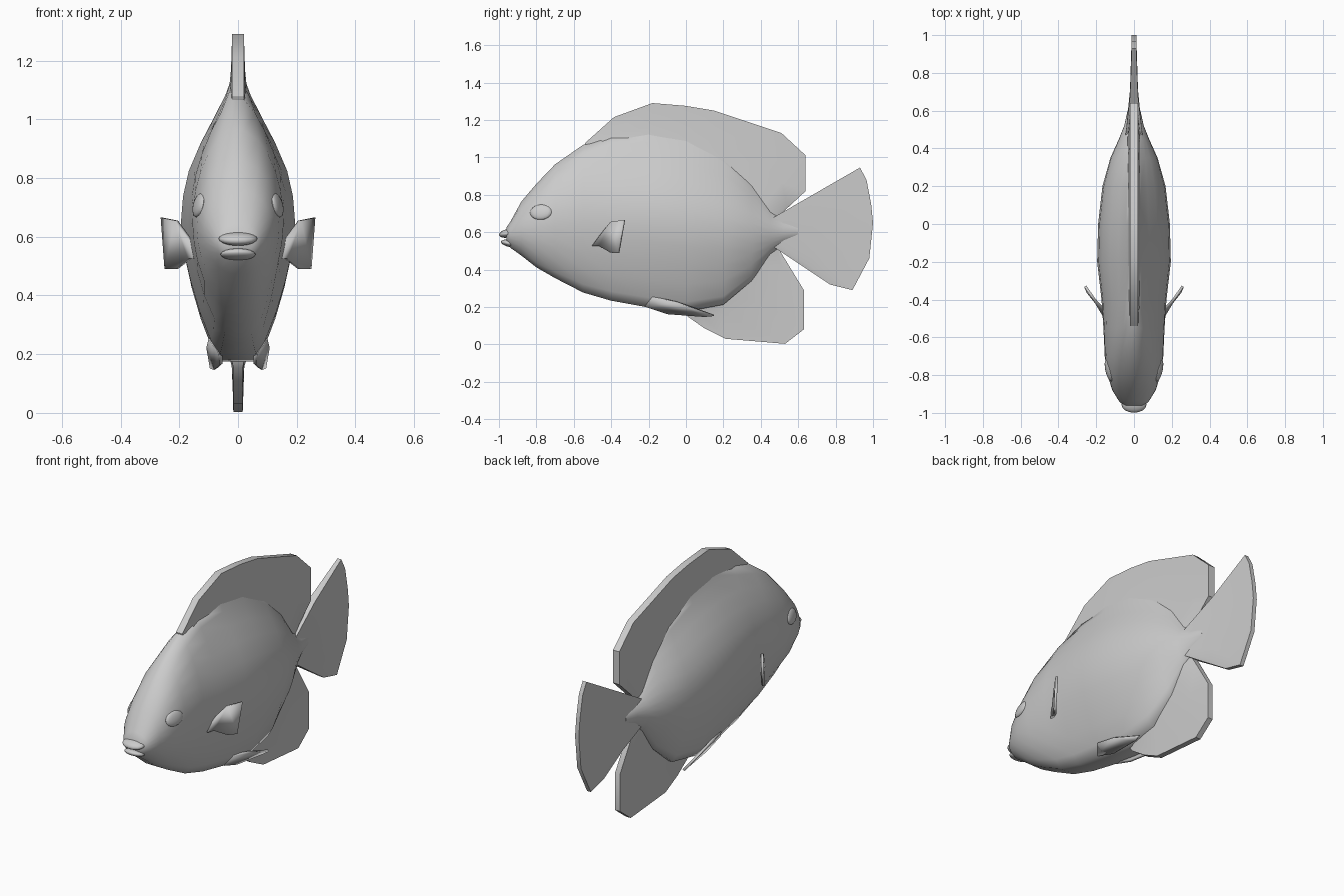
import bpy, bmesh, math
from mathutils import Vector, Matrix

if "Cube" in bpy.data.objects:
    bpy.data.objects.remove(bpy.data.objects["Cube"])


def finish(name, bm, angle=40):
    bmesh.ops.recalc_face_normals(bm, faces=bm.faces)
    me = bpy.data.meshes.new(name)
    bm.to_mesh(me)
    bm.free()
    ob = bpy.data.objects.new(name, me)
    bpy.context.collection.objects.link(ob)
    bpy.ops.object.select_all(action='DESELECT')
    bpy.context.view_layer.objects.active = ob
    ob.select_set(True)
    bpy.ops.object.shade_smooth_by_angle(angle=math.radians(angle))
    return ob


def loft(name, rings, angle=40):
    bm = bmesh.new()
    vs = [[bm.verts.new(p) for p in r] for r in rings]
    n = len(vs[0])
    for a, b in zip(vs, vs[1:]):
        for i in range(n):
            j = (i + 1) % n
            bm.faces.new((a[i], a[j], b[j], b[i]))
    bm.faces.new(vs[0])
    bm.faces.new(vs[-1])
    return finish(name, bm, angle)


# Body: cross-sections (y, bottom, top, half width, 0 = ellipse / 1 = ridged)
sections = [
    (-.96, .545, .625, .055, 0), (-.94, .515, .655, .078, 0),
    (-.88, .47, .765, .115, 0), (-.8, .405, .86, .14, 0),
    (-.7, .345, .965, .155, .1), (-.55, .265, 1.07, .162, .45),
    (-.4, .22, 1.12, .172, .85), (-.2, .183, 1.14, .195, 1),
    (0, .16, 1.11, .19, 1), (.2, .2, 1.02, .167, 1),
    (.35, .33, .88, .125, .8), (.45, .47, .73, .08, .5),
    (.52, .53, .675, .052, 0), (.6, .56, .65, .034, 0)]
profile = [(.004, .12), (.06, .22), (.14, .42), (.23, .65), (.33, .86), (.42, .96),
           (.52, 1), (.62, .94), (.72, .83), (.83, .67), (.93, .48), (.985, .32)]
rings = []
for y, zb, zt, w, k in sections:
    side = []
    for u, f in profile:
        e = math.sqrt(1 - (2 * u - 1) ** 2)
        side.append((w * (e + (f - e) * k), y, zt + (zb - zt) * u))
    rings.append(side + [(-x, yy, z) for x, yy, z in reversed(side)])
loft("body", rings, 60)


# Vertical fins: tapered blades between a hidden base line and an outer edge
def blade(name, base, tip, tb, tt):
    rings = []
    for b, t in zip(base, tip):
        r = []
        for f in (0, .45, 1):
            h = tb + (tt - tb) * min(1, f * 1.6)
            r.append((h, b[0] + (t[0] - b[0]) * f, b[1] + (t[1] - b[1]) * f))
        rings.append(r + [(-x, y, z) for x, y, z in reversed(r)])
    return loft(name, rings)


blade("dorsal_fin",
      [(-.54, 1.02), (-.38, 1.06), (-.18, 1.07), (0, 1.04), (.15, .98),
       (.33, .84), (.41, .74), (.46, .68), (.47, .65)],
      [(-.54, 1.076), (-.385, 1.215), (-.18, 1.29), (0, 1.275), (.15, 1.25),
       (.51, 1.13), (.64, 1.01), (.64, .82), (.495, .685)], .034, .02)
blade("anal_fin",
      [(-.02, .2), (.08, .22), (.2, .27), (.33, .38), (.38, .44), (.43, .5), (.47, .55)],
      [(0, .155), (.1, .085), (.21, .03), (.53, .003), (.63, .08), (.63, .29), (.49, .52)],
      .036, .016)
blade("tail_fin",
      [(.47, .68), (.47, .66), (.47, .64), (.47, .62), (.47, .59), (.47, .56), (.47, .53), (.47, .52)],
      [(.93, .945), (.965, .88), (.99, .75), (1, .65), (.98, .46), (.935, .375), (.89, .29), (.77, .32)],
      .045, .012)


# Paired fins: thin plates with thickness, one on each side
def plates(name, pts, thick):
    for s, tag in ((1, "right"), (-1, "left")):
        bm = bmesh.new()
        bm.faces.new([bm.verts.new((s * x, y, z)) for x, y, z in pts])
        ob = finish(f"{name}_{tag}", bm)
        m = ob.modifiers.new("thickness", 'SOLIDIFY')
        m.thickness = thick
        m.offset = 0


plates("pectoral_fin", [(.155, -.46, .58), (.21, -.4, .655), (.258, -.33, .665),
                        (.245, -.36, .49), (.21, -.4, .49), (.165, -.46, .525),
                        (.15, -.5, .525)], .014)
plates("pelvic_fin", [(.095, -.18, .255), (.102, -.05, .225), (.09, .15, .155),
                      (.075, .1, .15), (.058, -.1, .165), (.06, -.22, .205)], .014)


# Eyes and lips: flattened ellipsoids
def ellipsoid(name, loc, rad, rot=(0, 0, 0)):
    bm = bmesh.new()
    m = Matrix.Translation(loc)
    for ang, ax in zip(rot, 'XYZ'):
        m = m @ Matrix.Rotation(math.radians(ang), 4, ax)
    m = m @ Matrix.Diagonal((*rad, 1))
    bmesh.ops.create_uvsphere(bm, u_segments=16, v_segments=10, radius=1, matrix=m)
    finish(name, bm, 60)


for s, tag in ((1, "right"), (-1, "left")):
    ellipsoid(f"eye_{tag}", (s * .133, -.775, .707), (.016, .06, .042), (0, -s * 14, -s * 13))
ellipsoid("upper_lip", (0, -.956, .593), (.066, .044, .022), (12, 0, 0))
ellipsoid("lower_lip", (0, -.948, .54), (.06, .042, .018), (-14, 0, 0))
